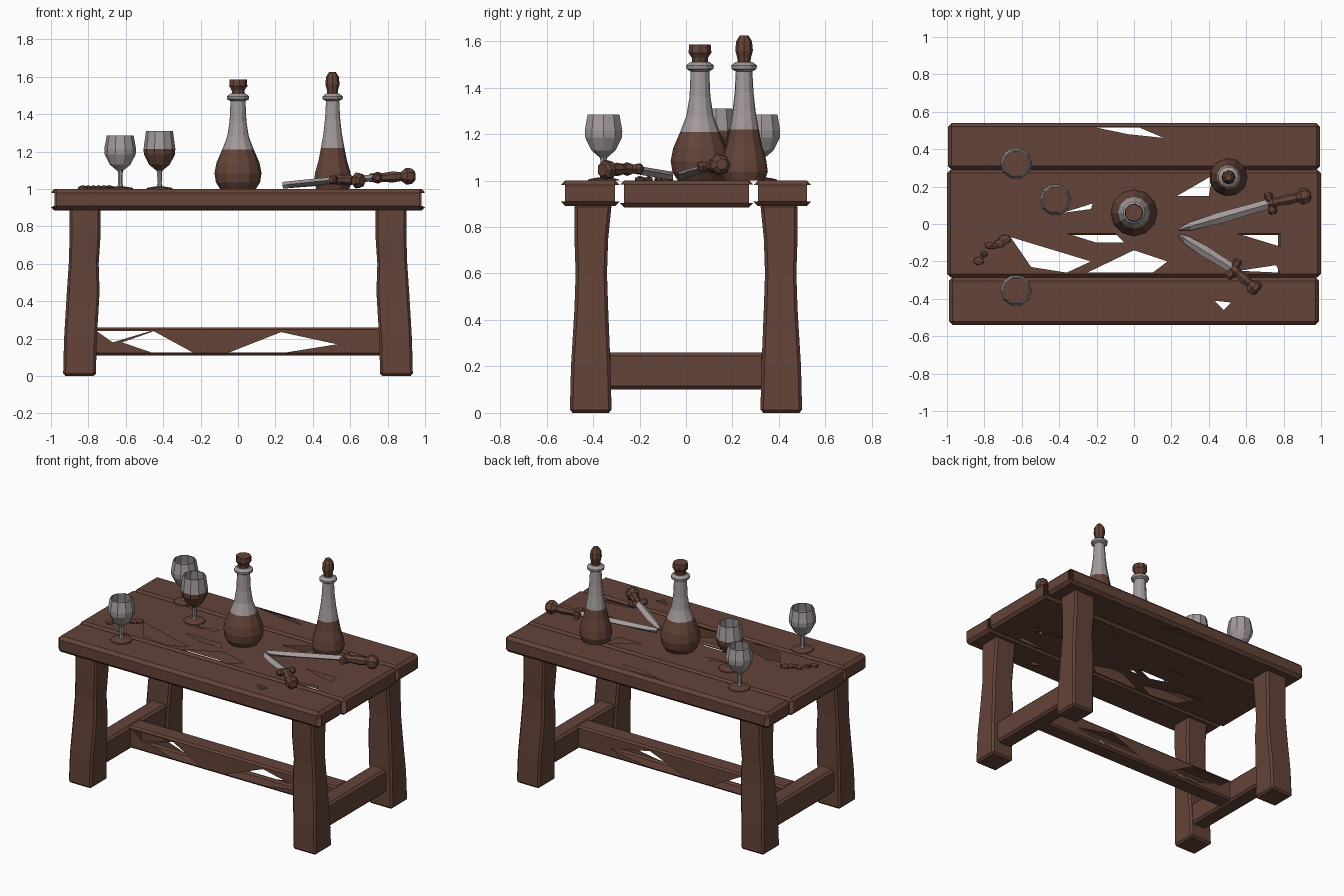
import bpy, bmesh, math, random
from mathutils import Vector, Matrix

if "Cube" in bpy.data.objects:
    bpy.data.objects.remove(bpy.data.objects["Cube"])

random.seed(4)


def material(name, rgb):
    m = bpy.data.materials.new(name)
    m.diffuse_color = (*rgb, 1)
    m.use_nodes = True
    m.node_tree.nodes["Principled BSDF"].inputs["Base Color"].default_value = m.diffuse_color
    return m


WOOD = material("brown_wood", (0.125, 0.056, 0.039))
GLASS = material("grey_glass", (0.37, 0.325, 0.325))


def finish(name, bm, mats=(WOOD,)):
    bmesh.ops.recalc_face_normals(bm, faces=bm.faces)
    me = bpy.data.meshes.new(name)
    bm.to_mesh(me)
    bm.free()
    for m in mats:
        me.materials.append(m)
    ob = bpy.data.objects.new(name, me)
    bpy.context.collection.objects.link(ob)
    return ob


def bevel_all(bm, width):
    edges = [e for e in bm.edges if e.calc_face_angle(0) > 0.6]
    bmesh.ops.bevel(bm, geom=edges, offset=width, segments=1, affect='EDGES')


def box(name, x0, x1, y0, y1, z0, z1, width=0.015):
    bm = bmesh.new()
    bmesh.ops.create_cube(bm, size=1)
    for v in bm.verts:
        v.co = Vector(((x0 + x1) / 2 + v.co.x * (x1 - x0),
                       (y0 + y1) / 2 + v.co.y * (y1 - y0),
                       (z0 + z1) / 2 + v.co.z * (z1 - z0)))
    bevel_all(bm, width)
    return finish(name, bm)


def cut_holes(ob, holes, axis, span):
    """Cut polygon gaps straight through along an axis and leave them open."""
    bm = bmesh.new()
    for pts in holes:
        ends = []
        for d in span:
            co = [(a, b, d) if axis == 2 else (a, d, b) for a, b in pts]
            ends.append([bm.verts.new(c) for c in co])
        n = len(pts)
        for e in ends:
            bm.faces.new(e)
        for i in range(n):
            j = (i + 1) % n
            bm.faces.new((ends[0][i], ends[0][j], ends[1][j], ends[1][i]))
    cutter = finish("gap_cutter", bm)
    cutter.hide_render = True
    mod = ob.modifiers.new("gaps", 'BOOLEAN')
    mod.operation, mod.solver, mod.object = 'DIFFERENCE', 'EXACT', cutter
    me = bpy.data.meshes.new_from_object(ob.evaluated_get(bpy.context.evaluated_depsgraph_get()))
    ob.modifiers.clear()
    ob.data = me
    bpy.data.objects.remove(cutter)
    bm = bmesh.new()
    bm.from_mesh(me)
    other = 1 if axis == 2 else 2
    lo = [min(v.co[k] for v in bm.verts) + 0.006 for k in (0, other)]
    hi = [max(v.co[k] for v in bm.verts) - 0.006 for k in (0, other)]
    walls = []
    for f in bm.faces:
        c = f.calc_center_median()
        inside = lo[0] < c.x < hi[0] and lo[1] < c[other] < hi[1]
        if inside and abs(f.normal[axis]) < 0.1:
            walls.append(f)
    bmesh.ops.delete(bm, geom=walls, context='FACES')
    bm.to_mesh(me)
    bm.free()


# Table top: three planks with broken gaps
front = box("front_plank", -0.99, 0.99, -0.54, -0.285, 0.89, 1.0, 0.02)
middle = box("middle_plank", -1.0, 1.0, -0.285, 0.29, 0.885, 1.0, 0.018)
back = box("back_plank", -0.995, 0.995, 0.29, 0.54, 0.89, 1.0, 0.02)
cut_holes(middle, [
    [(0.23, 0.15), (0.40, 0.15), (0.42, 0.26)],
    [(-0.38, 0.06), (-0.23, 0.08), (-0.22, 0.11)],
    [(-0.66, -0.07), (-0.55, -0.23), (-0.36, -0.26), (-0.23, -0.20)],
    [(-0.25, -0.26), (0.10, -0.26), (0.18, -0.20), (0.0, -0.14)],
    [(-0.36, -0.05), (-0.20, -0.10), (-0.05, -0.10), (-0.10, -0.05)],
    [(0.55, -0.05), (0.78, -0.12), (0.78, -0.05)],
    [(0.56, -0.25), (0.78, -0.26), (0.76, -0.22)]], 2, (0.8, 1.1))
cut_holes(back, [[(-0.2, 0.515), (-0.03, 0.48), (0.16, 0.46), (0.03, 0.515)]], 2, (0.8, 1.1))
cut_holes(front, [[(0.43, -0.41), (0.48, -0.46), (0.52, -0.42)]], 2, (0.8, 1.1))

# Four hand-hewn legs: z, inner x, outer x, inner y, outer y
LEG = [(0, .76, .935, .32, .50), (.2, .755, .93, .325, .495), (.45, .74, .915, .335, .48),
       (.6, .745, .905, .34, .475), (.75, .735, .90, .335, .48), (.9, .735, .90, .32, .48)]
for sx, side in ((-1, "left"), (1, "right")):
    for sy, end in ((-1, "front"), (1, "back")):
        bm = bmesh.new()
        rings = [[bm.verts.new((sx * x, sy * y, z)) for x, y in
                  ((x0, y0), (x1, y0), (x1, y1), (x0, y1))] for z, x0, x1, y0, y1 in LEG]
        for a, b in zip(rings, rings[1:]):
            for i in range(4):
                j = (i + 1) % 4
                bm.faces.new((a[i], a[j], b[j], b[i]))
        bm.faces.new(rings[0])
        bm.faces.new(rings[-1])
        bmesh.ops.recalc_face_normals(bm, faces=bm.faces)
        bevel_all(bm, 0.013)
        finish(f"{end}_{side}_leg", bm)
    # Short stretcher joining the two legs of this side
    box(f"{side}_stretcher", *sorted((sx * 0.77, sx * 0.89)), -0.34, 0.34, 0.10, 0.26)

# Long stretcher with gaps
beam = box("long_stretcher", -0.79, 0.79, -0.06, 0.06, 0.11, 0.26, 0.012)
cut_holes(beam, [
    [(-.755, .24), (-.67, .18), (-.47, .24)],
    [(-.62, .18), (-.46, .125), (-.24, .125), (-.45, .24)],
    [(-.05, .125), (.25, .125), (.53, .17), (.23, .235)]], 1, (-0.2, 0.2))


def lathe(name, profile, place, sides=10, level=None, wobble=0.0):
    """Spin (radius, height) points; faces below the level are brown, above grey."""
    bm = bmesh.new()
    rings = []
    for r, z in profile:
        k = 1 + random.uniform(-wobble, wobble)
        rings.append([bm.verts.new((r * k * math.cos(t), r * k * math.sin(t), z))
                      for t in (math.tau * i / sides for i in range(sides))])
    for a, b in zip(rings, rings[1:]):
        for i in range(sides):
            j = (i + 1) % sides
            f = bm.faces.new((a[i], a[j], b[j], b[i]))
            if level is not None and f.calc_center_median().z > level:
                f.material_index = 1
    bm.faces.new(rings[0])
    top = bm.faces.new(rings[-1])
    if level is not None and rings[-1][0].co.z > level:
        top.material_index = 1
    ob = finish(name, bm, (WOOD, GLASS))
    ob.data.transform(place)
    return ob


# Round bottle with cork
at = Matrix.Translation((0, 0.06, 1.0))
lathe("round_bottle", [(.095, 0), (.118, .035), (.126, .085), (.115, .14), (.085, .21), (.058, .28),
                       (.045, .36), (.04, .47), (.058, .48), (.06, .495), (.042, .51)], at, 12, 0.21)
lathe("cork", [(.034, .5), (.036, .53), (.05, .55), (.047, .585)], at, 9)

# Tall bottle with rounded stopper
at = Matrix.Translation((0.505, 0.25, 1.0))
lathe("tall_bottle", [(.09, 0), (.103, .04), (.096, .09), (.078, .15), (.064, .22), (.05, .30),
                      (.041, .38), (.036, .47), (.054, .48), (.056, .495), (.036, .51)], at, 11, 0.21)
lathe("stopper", [(.026, .5), (.03, .53), (.038, .56), (.034, .60), (.018, .625)], at, 8)

# Three wine glasses with hollow bowls
GLASSES = [("back", -0.63, 0.325, 0.285, 0.10), ("centre", -0.42, 0.13, 0.31, 0.225),
           ("front", -0.63, -0.355, 0.285, 0.10)]
for name, x, y, h, level in GLASSES:
    at = Matrix.Translation((x, y, 1.0))
    lathe(f"{name}_glass_foot", [(.07, 0), (.068, .006), (.02, .014)], at, 10)
    lathe(f"{name}_glass_stem", [(.018, .008), (.012, .03), (.014, .09), (.02, .105)], at, 7, 0)
    lathe(f"{name}_glass_bowl", [(.018, .10), (.055, .13), (.083, .185), (.085, .215), (.072, h),
                                 (.066, h), (.076, .23), (.076, .20)], at, 10, level)
    lathe(f"{name}_wine", [(.076, .203), (.074, .21)], at, 10)


# Two daggers lying on the table
def dagger(name, tip, guard, end, z0, z1):
    tip, guard, end = (Vector((*p, z)) for p, z in ((tip, 1.02), (guard, z0), (end, z1)))
    d = (guard - tip).normalized()
    side = d.cross(Vector((0, 0, 1))).normalized()
    up = side.cross(d)
    bm = bmesh.new()
    rings = []
    for t, w in ((0, .006), (.12, .022), (.45, .03), (.8, .027), (1, .027)):
        c = tip.lerp(guard, t)
        rings.append([bm.verts.new(c + o) for o in (side * w, up * .018, -side * w, up * -.018)])
    for a, b in zip(rings, rings[1:]):
        for i in range(4):
            j = (i + 1) % 4
            bm.faces.new((a[i], a[j], b[j], b[i]))
    bm.faces.new(rings[0])
    bm.faces.new(rings[-1])
    finish(f"{name}_blade", bm, (GLASS,))
    # Crossguard, then grip and pommel
    length = (end - guard).length
    turn = (end - guard).to_track_quat('Z', 'Y').to_matrix().to_4x4()
    at = Matrix.Translation(guard) @ turn
    lathe(f"{name}_hilt", [(.022, -.01), (.032, .015), (.024, .04), (.029, length * .45),
                           (.024, length * .65), (.045, length * .78), (.043, length * .92),
                           (.025, length)], at, 7, wobble=.06)
    cross = side.to_track_quat('Z', 'Y').to_matrix().to_4x4()
    lathe(f"{name}_guard", [(.016, -.06), (.026, -.045), (.018, 0), (.026, .045), (.016, .06)],
          Matrix.Translation(guard) @ cross, 6)


dagger("long_dagger", (0.24, -0.03), (0.73, 0.11), (0.945, 0.155), 1.06, 1.07)
dagger("short_dagger", (0.24, -0.06), (0.53, -0.24), (0.665, -0.36), 1.05, 1.045)

# Scattered crumbs
for i in range(6):
    bm = bmesh.new()
    bmesh.ops.create_icosphere(bm, subdivisions=1, radius=1)
    s = random.uniform(.022, .036)
    place = Matrix.Translation((-0.83 + .028 * i, -0.18 + .02 * i + random.uniform(-.025, .025), 1.005))
    bm.transform(place @ Matrix.Diagonal((s, s * .8, .016, 1)))
    finish(f"crumb_{i + 1}", bm)
